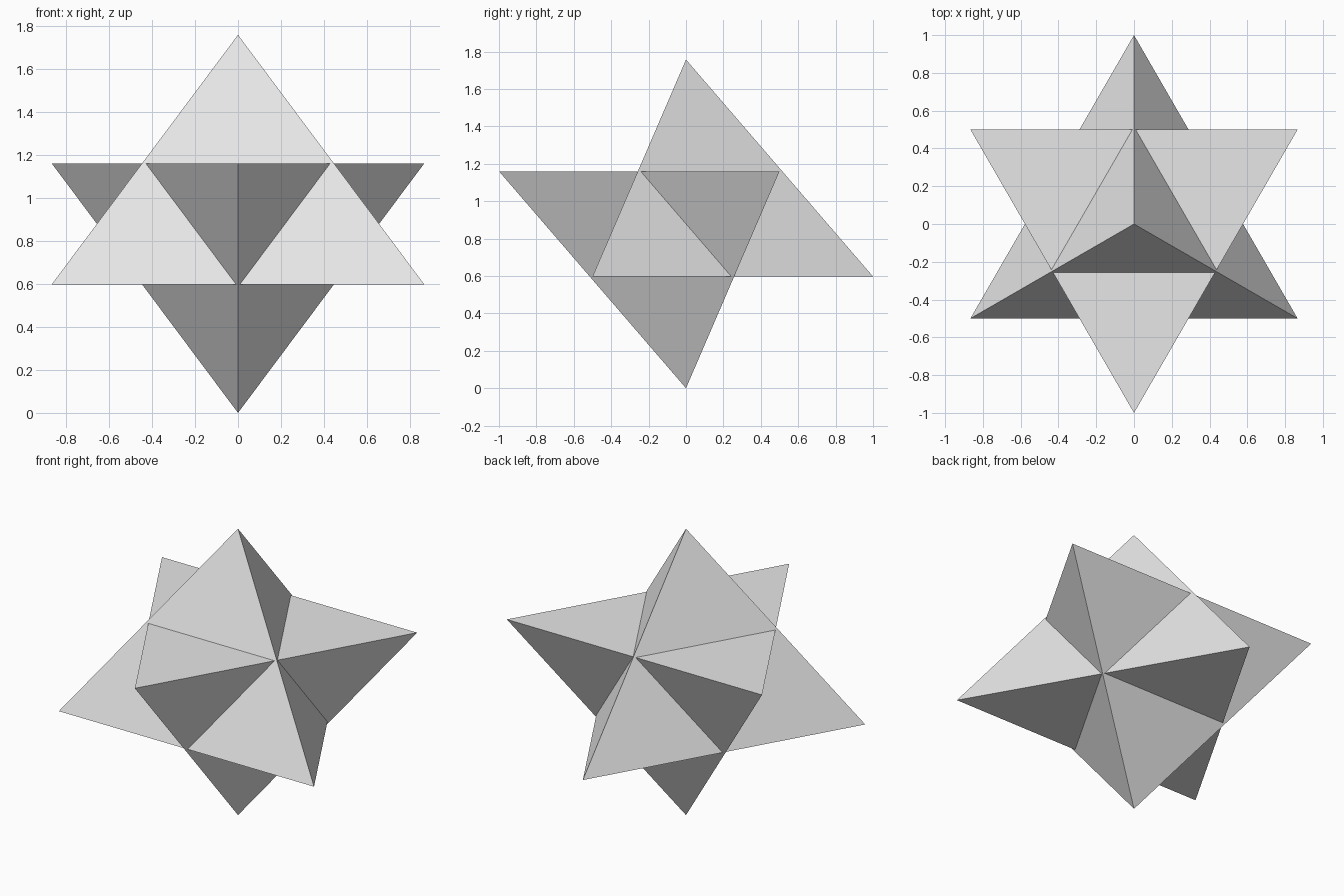
import bpy
from math import pi

cube = bpy.data.objects.get("Cube")
if cube:
    bpy.data.objects.remove(cube, do_unlink=True)

# Single plain grey for the whole star
grey = bpy.data.materials.new("plain_grey")
grey.use_nodes = True
color = (0.8, 0.8, 0.8, 1)
grey.diffuse_color = color
grey.node_tree.nodes["Principled BSDF"].inputs["Base Color"].default_value = color

HEIGHT = 1.16    # of each pyramid
TOTAL = 1.757    # of the whole star


def pyramid(name, center_z, flip):
    """Three-sided pyramid with one base corner at the back, or flipped over."""
    bpy.ops.mesh.primitive_cone_add(
        vertices=3, radius1=1, radius2=0, depth=HEIGHT,
        location=(0, 0, center_z), rotation=(pi if flip else 0, 0, 0))
    obj = bpy.context.object
    obj.name = name
    obj.data.materials.append(grey)
    bpy.ops.object.transform_apply(location=True, rotation=True, scale=True)
    bpy.ops.object.shade_flat()


# Two interlocking pyramids form the star
pyramid("upward_pyramid", TOTAL - HEIGHT / 2, False)
pyramid("downward_pyramid", HEIGHT / 2, True)
